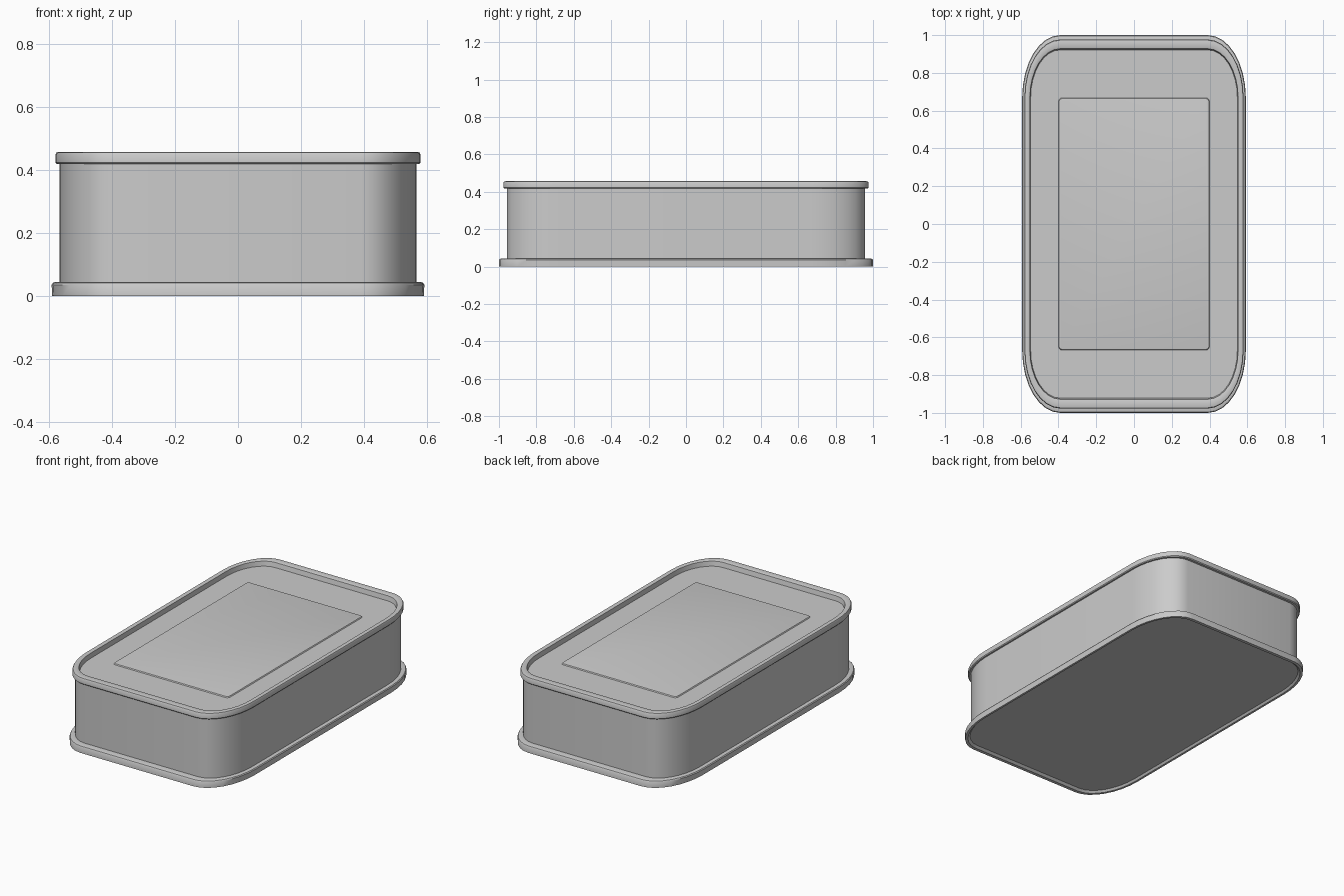
import bpy, bmesh, math

if "Cube" in bpy.data.objects:
    bpy.data.objects.remove(bpy.data.objects["Cube"])

metal = bpy.data.materials.new("light grey metal")
metal.diffuse_color = (0.6, 0.6, 0.6, 1)
metal.use_nodes = True
metal.node_tree.nodes["Principled BSDF"].inputs["Base Color"].default_value = metal.diffuse_color

CX, CY = 0.39, 0.67   # corner centres shared by every rounded outline
SEG = 8               # segments per corner


def outline(hx, hy, cx=CX, cy=CY):
    """Rounded rectangle with elliptical corners, counter-clockwise."""
    pts = []
    for q, (sx, sy) in enumerate(((1, 1), (-1, 1), (-1, -1), (1, -1))):
        for i in range(SEG + 1):
            a = math.pi / 2 * (q + i / SEG)
            pts.append((sx * cx + (hx - cx) * math.cos(a),
                        sy * cy + (hy - cy) * math.sin(a)))
    return pts


def loft(name, rings, cap_first=False, cap_last=False, corner=(CX, CY)):
    """Bridge a stack of (half x, half y, z) outlines into one skin."""
    bm = bmesh.new()
    loops = [[bm.verts.new((x, y, z)) for x, y in outline(hx, hy, *corner)]
             for hx, hy, z in rings]
    n = len(loops[0])
    for a, b in zip(loops, loops[1:]):
        for i in range(n):
            j = (i + 1) % n
            bm.faces.new((a[i], a[j], b[j], b[i]))
    if cap_first:
        bm.faces.new(loops[0][::-1])
    if cap_last:
        bm.faces.new(loops[-1])
    mesh = bpy.data.meshes.new(name)
    bm.to_mesh(mesh)
    bm.free()
    mesh.materials.append(metal)
    ob = bpy.data.objects.new(name, mesh)
    bpy.context.collection.objects.link(ob)
    bpy.ops.object.select_all(action='DESELECT')
    ob.select_set(True)
    bpy.context.view_layer.objects.active = ob
    bpy.ops.object.shade_smooth_by_angle(angle=math.radians(35))
    return ob


# Bottom flange with a shallow recessed underside
loft("base_flange", [
    (0.567, 0.965, 0.012), (0.577, 0.98, 0.0), (0.59, 1.0, 0.0),
    (0.592, 1.0, 0.035), (0.588, 0.996, 0.041), (0.58, 0.985, 0.044),
    (0.566, 0.955, 0.044)], cap_first=True)

# Straight tin wall
loft("tin_wall", [(0.567, 0.957, 0.044), (0.567, 0.957, 0.418)])

# Rolled lid rim dropping to a recessed lid panel
loft("lid_rim", [
    (0.566, 0.955, 0.418), (0.576, 0.972, 0.418), (0.58, 0.977, 0.423),
    (0.58, 0.977, 0.448), (0.577, 0.973, 0.455), (0.57, 0.963, 0.457),
    (0.556, 0.935, 0.457), (0.551, 0.928, 0.454), (0.547, 0.922, 0.425)],
    cap_last=True)

# Shallow embossed rectangle on the lid
loft("lid_embossed_panel", [
    (0.4, 0.668, 0.4245), (0.396, 0.664, 0.431), (0.392, 0.66, 0.432)],
    cap_last=True, corner=(0.38, 0.648))
